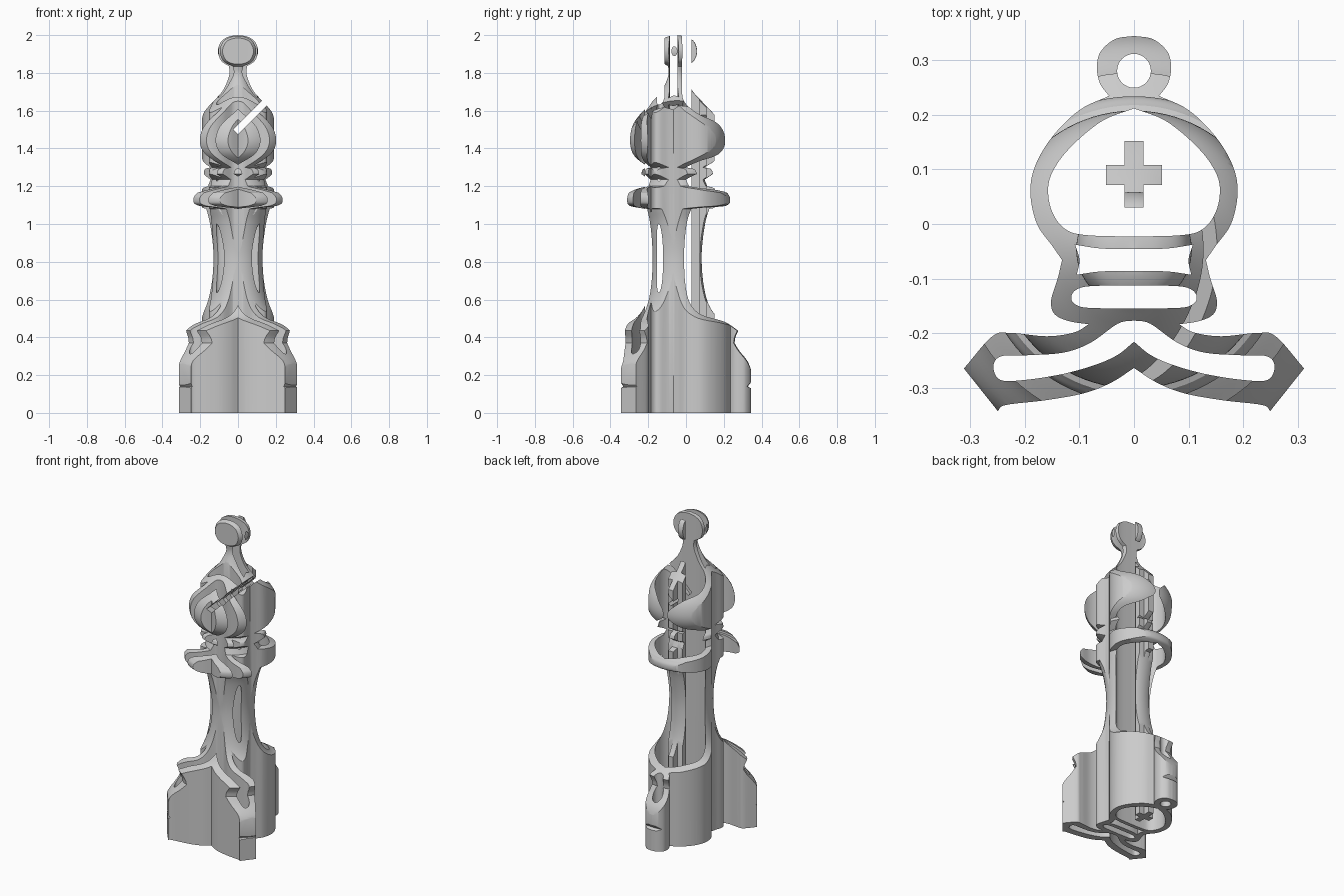
import bpy, bmesh, math
from mathutils import Vector

if "Cube" in bpy.data.objects:
    bpy.data.objects.remove(bpy.data.objects["Cube"])

AXIS_Y = -0.047   # turning axis of the round body


def smooth(pts, n=6):
    """Catmull-Rom curve through the points, ends kept."""
    p = [Vector(q) for q in pts]
    if len(p) < 3:
        return p
    p = [2 * p[0] - p[1]] + p + [2 * p[-1] - p[-2]]
    out = []
    for i in range(1, len(p) - 2):
        a, b, c, d = p[i - 1:i + 3]
        for k in range(n):
            t = k / n
            out.append(0.5 * (2 * b + (c - a) * t + (2 * a - 5 * b + 4 * c - d) * t * t
                              + (3 * b - a - 3 * c + d) * t ** 3))
    return out + [p[-2]]


def chain(*segments):
    """Join smooth segments with sharp corners between them."""
    out = []
    for s in segments:
        for q in smooth(s):
            if not out or (q - out[-1]).length > 1e-5:
                out.append(q)
    return out


def mirrored(half):
    """Close a half outline that starts and ends on x = 0."""
    return half + [Vector((-q.x, q.y)) for q in reversed(half) if abs(q.x) > 1e-6]


def add_object(name, bm):
    bmesh.ops.recalc_face_normals(bm, faces=bm.faces)
    me = bpy.data.meshes.new(name)
    bm.to_mesh(me)
    bm.free()
    ob = bpy.data.objects.new(name, me)
    bpy.context.collection.objects.link(ob)
    return ob


# Plan emblem: outer outline, holes and cross, extruded straight up
outer = mirrored(chain(
    [(0, .345), (.035, .339), (.062, .315), (.068, .285), (.062, .257), (.046, .235)],
    [(.046, .235), (.10, .209), (.15, .16), (.182, .105), (.19, .055), (.178, 0), (.15, -.04), (.132, -.066)],
    [(.132, -.066), (.14, -.10), (.152, -.14), (.146, -.165), (.12, -.178), (.083, -.184)],
    [(.083, -.184), (.11, -.199), (.16, -.206), (.225, -.2), (.26, -.206), (.312, -.265)],
    [(.312, -.265), (.25, -.343)],
    [(.25, -.343), (.235, -.332), (.16, -.323), (.09, -.31), (.04, -.29), (0, -.264)]))
body_hole = mirrored(chain(
    [(0, .212), (.06, .188), (.12, .137), (.152, .09), (.157, .05), (.145, .012), (.12, -.013),
     (.08, -.021), (0, -.023)]))
band_hole = mirrored(chain([(0, -.046), (.06, -.045), (.108, -.038)], [(.108, -.038), (.10, -.066), (.105, -.093)],
                           [(.105, -.093), (.06, -.087), (0, -.086)]))
slot_hole = mirrored(chain([(0, -.113), (.08, -.114), (.108, -.122), (.115, -.137), (.105, -.149),
                            (.08, -.154), (0, -.155)]))
foot_hole = mirrored(chain([(0, -.177), (.03, -.183), (.08, -.218), (.13, -.236), (.2, -.241), (.245, -.243),
                            (.258, -.262), (.245, -.286), (.2, -.286), (.13, -.275), (.07, -.258),
                            (.03, -.24), (0, -.216)]))
ring_hole = [Vector((.031 * math.cos(a), .281 + .031 * math.sin(a)))
             for a in (math.tau * i / 32 for i in range(32))]
cross = [Vector(q) for q in [(-.017, .03), (.017, .03), (.017, .072), (.051, .072), (.051, .108), (.017, .108),
                             (.017, .152), (-.017, .152), (-.017, .108), (-.051, .108), (-.051, .072), (-.017, .072)]]

curve = bpy.data.curves.new("emblem", 'CURVE')
curve.dimensions = '2D'
curve.fill_mode = 'BOTH'
curve.extrude = 1.1
for loop in (outer, body_hole, band_hole, slot_hole, foot_hole, ring_hole, cross):
    sp = curve.splines.new('POLY')
    sp.points.add(len(loop) - 1)
    for pt, q in zip(sp.points, loop):
        pt.co = (q.x, q.y, 0, 1)
    sp.use_cyclic_u = True
tmp = bpy.data.objects.new("emblem_curve", curve)
bpy.context.collection.objects.link(tmp)
dg = bpy.context.evaluated_depsgraph_get()
bm = bmesh.new()
bm.from_mesh(bpy.data.meshes.new_from_object(tmp.evaluated_get(dg)))
bpy.data.objects.remove(tmp)
bmesh.ops.remove_doubles(bm, verts=bm.verts, dist=1e-5)
bmesh.ops.translate(bm, verts=bm.verts, vec=(0, 0, 1.0))
piece = add_object("carved_chess_piece", bm)

# Turned body profile (radius, height): base, stem, collar, head, finial
profile = chain(
    [(0, 0), (.41, 0)], [(.41, 0), (.41, .12)],
    [(.41, .12), (.374, .14)], [(.374, .14), (.395, .17), (.395, .21), (.375, .27), (.33, .33), (.305, .37)],
    [(.305, .37), (.31, .40), (.325, .435)],
    [(.325, .435), (.275, .47), (.21, .51), (.165, .58), (.14, .68), (.13, .8), (.134, .9), (.15, 1.01), (.17, 1.08)],
    [(.17, 1.08), (.255, 1.095)], [(.255, 1.095), (.278, 1.11), (.28, 1.14), (.265, 1.165)],
    [(.265, 1.165), (.215, 1.185), (.16, 1.20)], [(.16, 1.20), (.145, 1.235)],
    [(.145, 1.235), (.19, 1.265)], [(.19, 1.265), (.18, 1.29), (.145, 1.30)],
    [(.145, 1.30), (.2, 1.335), (.24, 1.38), (.255, 1.44), (.242, 1.51), (.205, 1.57), (.14, 1.64), (.085, 1.70),
     (.055, 1.76), (.045, 1.80), (.048, 1.835)],
    [(.048, 1.835), (.09, 1.865), (.106, 1.915), (.09, 1.965), (.05, 1.992), (0, 2.0)])

SEG = 96
bm = bmesh.new()
rings = []
for q in profile:
    if q.x < 1e-5:
        rings.append([bm.verts.new((0, AXIS_Y, q.y))])
    else:
        rings.append([bm.verts.new((q.x * math.cos(a), AXIS_Y + q.x * math.sin(a), q.y))
                      for a in (math.tau * (i + .5) / SEG for i in range(SEG))])
for r0, r1 in zip(rings, rings[1:]):
    for i in range(SEG):
        j = (i + 1) % SEG
        quad = [r0[i % len(r0)], r0[j % len(r0)], r1[j % len(r1)], r1[i % len(r1)]]
        bm.faces.new(list(dict.fromkeys(quad)))
turned = add_object("turned_body_cutter", bm)

# Slanted slit through one side of the head
bm = bmesh.new()
bmesh.ops.create_cube(bm, size=1)
for v in bm.verts:
    v.co = Vector(((v.co.x + .5) * .45, v.co.y, v.co.z * .036))
slit = add_object("head_slit_cutter", bm)
slit.location = (-.012, 0, 1.488)
slit.rotation_euler = (0, -math.radians(45), 0)

for cutter, op in ((turned, 'INTERSECT'), (slit, 'DIFFERENCE')):
    m = piece.modifiers.new(cutter.name, 'BOOLEAN')
    m.operation, m.solver, m.object = op, 'EXACT', cutter

# Bake the cuts and drop the helpers
dg = bpy.context.evaluated_depsgraph_get()
piece.data = bpy.data.meshes.new_from_object(piece.evaluated_get(dg))
piece.modifiers.clear()
for helper in (turned, slit):
    bpy.data.objects.remove(helper)

bpy.ops.object.select_all(action='DESELECT')
piece.select_set(True)
bpy.context.view_layer.objects.active = piece
bpy.ops.object.shade_smooth_by_angle(angle=math.radians(30))
